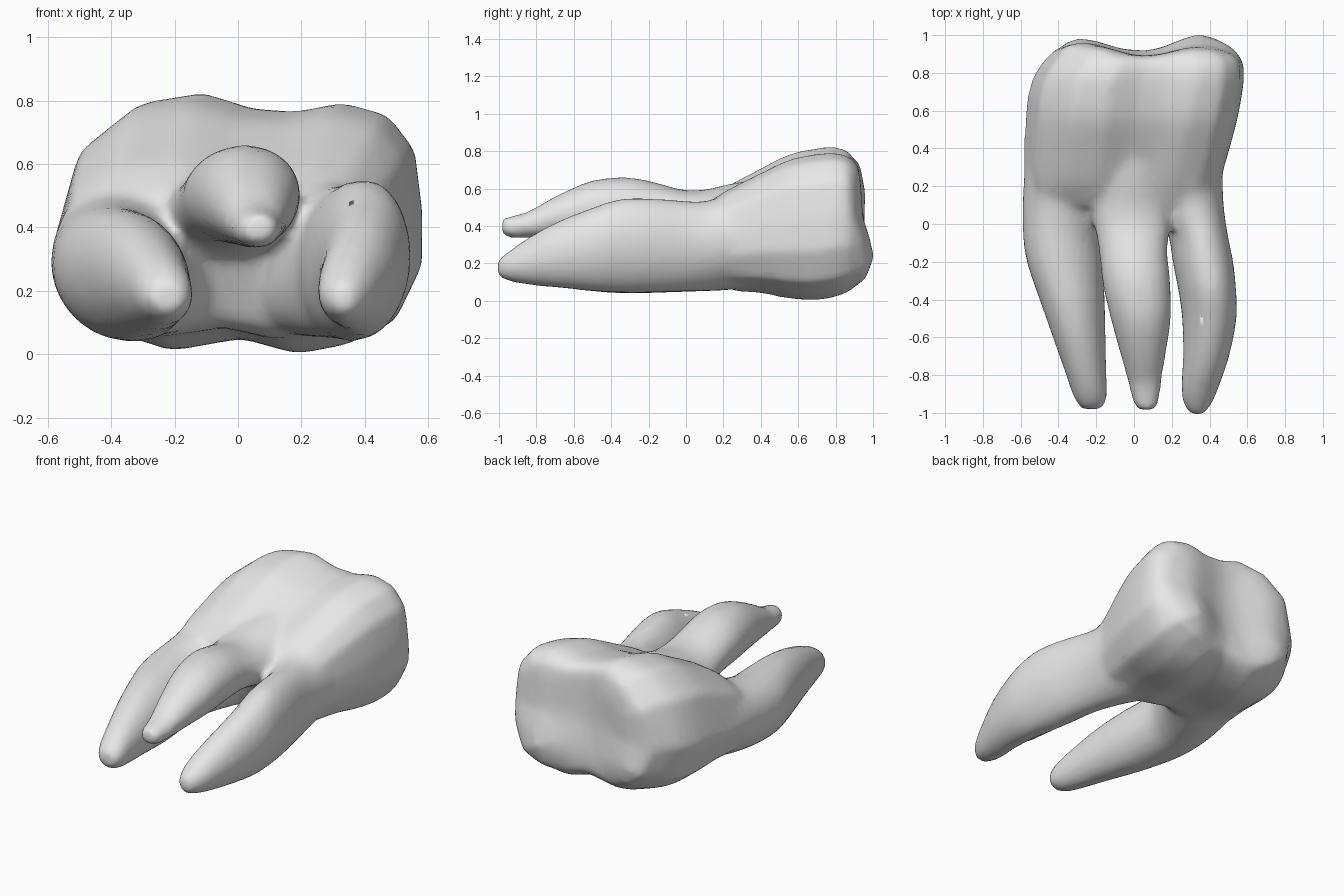
import bpy
import bmesh
import math

if "Cube" in bpy.data.objects:
    bpy.data.objects.remove(bpy.data.objects["Cube"], do_unlink=True)

# One enamel material
enamel = bpy.data.materials.new("plain_grey")
enamel.use_nodes = True
GREY = (0.8, 0.8, 0.8, 1)
enamel.diffuse_color = GREY
enamel.node_tree.nodes["Principled BSDF"].inputs["Base Color"].default_value = GREY

bm = bmesh.new()


def spline(points, steps):
    """Smooth a list of section limits with a curve through each one."""
    n = len(points)

    def pick(i):
        return points[min(max(i, 0), n - 1)]

    result = []
    for i in range(n - 1):
        for s in range(steps):
            t = s / steps
            result.append(tuple(
                b + t * (c - a) / 2 + t * t * (a - 2.5 * b + 2 * c - d / 2)
                + t ** 3 * (1.5 * (b - c) + (d - a) / 2)
                for a, b, c, d in zip(pick(i - 1), pick(i), pick(i + 1), pick(i + 2))))
    return result + [points[-1]]


def loft(rings):
    """Join equal rings of points into a closed skin."""
    loops = [[bm.verts.new(p) for p in ring] for ring in rings]
    n = len(loops[0])
    for a, b in zip(loops, loops[1:]):
        for i in range(n):
            j = (i + 1) % n
            bm.faces.new((a[i], a[j], b[j], b[i]))
    bm.faces.new(loops[0][::-1])
    bm.faces.new(loops[-1])


def section(shape, y, x0, x1, z0, z1, lean=0):
    """Fit a unit outline into a box at depth y."""
    cx, cz, w, h = (x0 + x1) / 2, (z0 + z1) / 2, (x1 - x0) / 2, (z1 - z0) / 2
    return [(cx + u * w + lean * v * h, y, cz + v * h) for u, v in shape]


# Crown outline with grooves on the upper and lower sides
outline = [(-.59, .37), (-.515, .65), (-.335, .79), (-.14, .82), (.02, .77),
           (.17, .76), (.32, .79), (.47, .75), (.56, .64), (.585, .45),
           (.585, .27), (.5, .1), (.35, .03), (.19, 0), (.01, .05),
           (-.22, .01), (-.4, .07), (-.515, .16)]
crown_shape = [(x / .59, (z - .41) / .41) for x, z in outline]

# The first sections form the arch where the roots part
crown = [(.09, -.48, .4, .33, .51), (.16, -.55, .44, .17, .57),
         (.23, -.585, .46, .06, .62), (.4, -.585, .51, .04, .71),
         (.55, -.578, .55, .01, .785), (.68, -.565, .575, 0, .815),
         (.79, -.53, .587, .015, .825), (.87, -.475, .578, .045, .805)]
rings = [section(crown_shape, *c) for c in spline(crown, 3)]

# Chewing surface: four cusps and a low ridge around a shallow middle
cusps = [(.36, .24, .13), (-.28, .24, .105), (-.26, .62, .085), (.34, .62, .06),
         (.04, .18, .025)]


def chewing_height(x, z):
    return .875 + sum(h * math.exp(-((x - cx) ** 2 + (z - cz) ** 2) / .04)
                      for cx, cz, h in cusps)


rim = rings[-1]
for scale in (.89, .77, .63, .5, .35, .2, .06):
    inner = [(.05 + (x - .05) * scale, .42 + (z - .42) * scale) for x, _, z in rim]
    rings.append([(x, chewing_height(x, z), z) for x, z in inner])
loft(rings)

# Three tapering roots that flare into the crown: y, then x and z limits
circle = [(math.cos(t * math.tau / 24), math.sin(t * math.tau / 24)) for t in range(24)]
right_root = [(.45, -.54, .0, .1, .6), (.25, -.58, -.02, .06, .55),
              (.1, -.59, -.11, .05, .5), (-.05, -.588, -.17, .045, .475),
              (-.2, -.568, -.165, .04, .465), (-.4, -.5, -.155, .04, .45),
              (-.6, -.43, -.15, .06, .41), (-.8, -.36, -.145, .08, .34),
              (-.92, -.32, -.14, .1, .28), (-.98, -.28, -.17, .13, .23)]
left_root = [(.45, .05, .47, .1, .62), (.25, .0, .47, .06, .575),
             (.1, .1, .475, .05, .535), (-.05, .18, .495, .045, .54),
             (-.2, .205, .525, .04, .55), (-.35, .235, .54, .04, .547),
             (-.5, .255, .543, .05, .5), (-.7, .26, .505, .07, .42),
             (-.85, .25, .455, .085, .335), (-.95, .26, .415, .105, .265),
             (-1.01, .3, .37, .13, .22)]
middle_root = [(.45, -.2, .2, .2, .66), (.25, -.24, .2, .22, .63),
               (.1, -.235, .2, .3, .595), (-.02, -.21, .19, .335, .595),
               (-.15, -.185, .178, .345, .63), (-.3, -.17, .193, .345, .66),
               (-.5, -.125, .197, .34, .645), (-.7, -.07, .167, .335, .56),
               (-.85, -.03, .145, .335, .475), (-.94, -.01, .135, .335, .455),
               (-.985, .02, .115, .355, .44)]
for root, lean in ((right_root, -.25), (left_root, .15), (middle_root, .1)):
    loft([section(circle, *r, lean * (r[4] - r[3])) for r in spline(root, 3)])

bmesh.ops.recalc_face_normals(bm, faces=bm.faces)
mesh = bpy.data.meshes.new("molar_tooth")
bm.to_mesh(mesh)
bm.free()
mesh.materials.append(enamel)
tooth = bpy.data.objects.new("molar_tooth", mesh)
bpy.context.collection.objects.link(tooth)

# Fuse crown and roots into one soft skin
fuse = tooth.modifiers.new("fuse", 'REMESH')
fuse.mode = 'VOXEL'
fuse.voxel_size = .02
fuse.use_smooth_shade = True
soften = tooth.modifiers.new("soften", 'SMOOTH')
soften.factor = .5
soften.iterations = 14
thin = tooth.modifiers.new("thin", 'DECIMATE')
thin.ratio = .25
